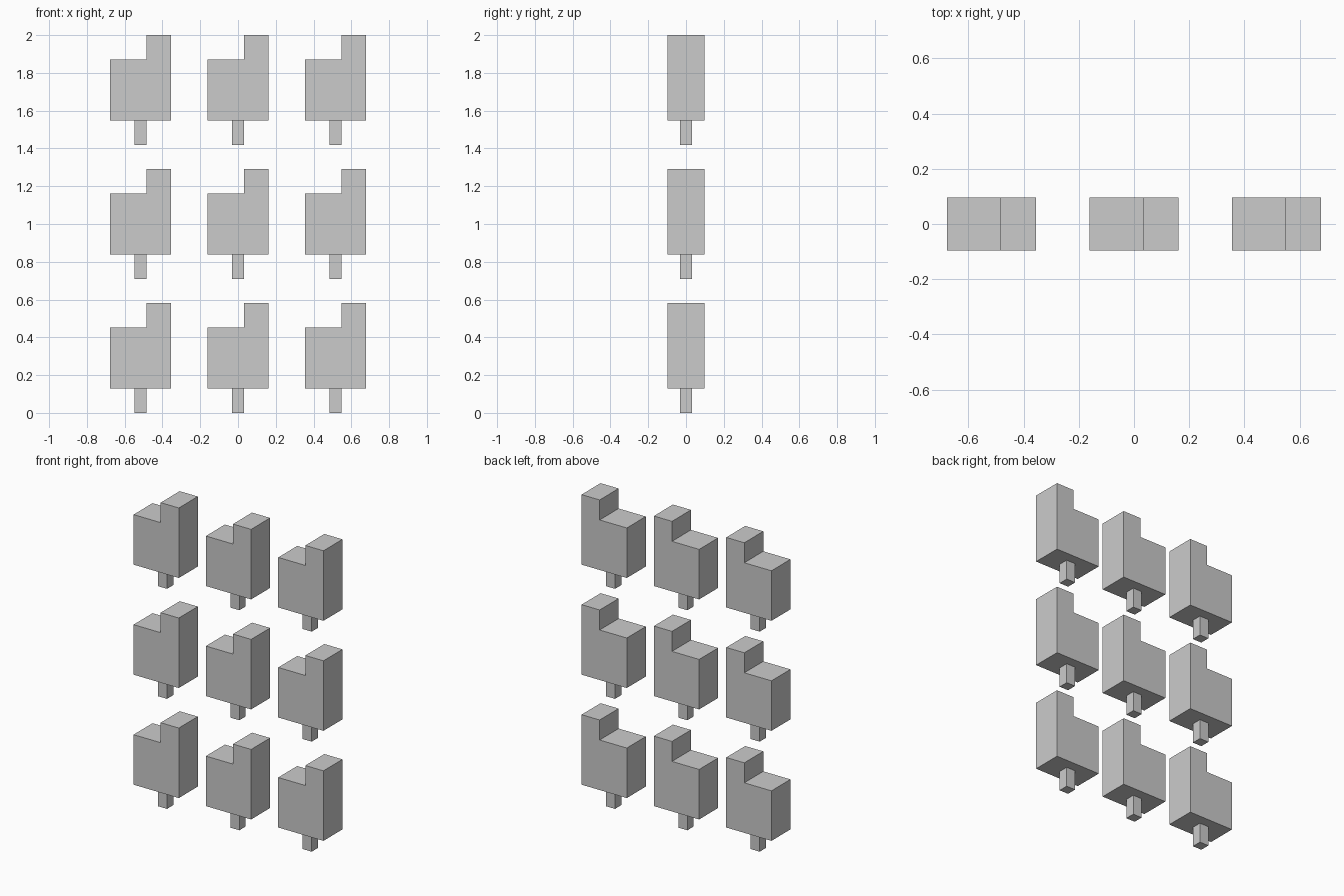
import bpy
import bmesh

if "Cube" in bpy.data.objects:
    bpy.data.objects.remove(bpy.data.objects["Cube"])

U = 2 / 62  # grid unit: the whole model is 62 units tall


def extrude_profile(name, points, half_depth):
    """Mesh from an x/z outline extruded symmetrically along y."""
    bm = bmesh.new()
    face = bm.faces.new([bm.verts.new((x * U, -half_depth * U, z * U)) for x, z in points])
    new = bmesh.ops.extrude_face_region(bm, geom=[face])["geom"]
    verts = [g for g in new if isinstance(g, bmesh.types.BMVert)]
    bmesh.ops.translate(bm, verts=verts, vec=(0, 2 * half_depth * U, 0))
    bmesh.ops.recalc_face_normals(bm, faces=bm.faces)
    mesh = bpy.data.meshes.new(name)
    bm.to_mesh(mesh)
    bm.free()
    return mesh


def place(name, mesh, x, z):
    obj = bpy.data.objects.new(name, mesh)
    obj.location = (x * U, 0, z * U)
    bpy.context.collection.objects.link(obj)


# Stepped body with a raised block on the right, and the square peg below it
body = extrude_profile("stepped_body", [(-5, 4), (5, 4), (5, 18), (1, 18), (1, 14), (-5, 14)], 3)
peg = extrude_profile("peg", [(-1, 0), (1, 0), (1, 4), (-1, 4)], 1)

# Three by three array
for row in range(3):
    for col in range(3):
        x, z = (col - 1) * 16, row * 22
        place(f"stepped_body_{row}_{col}", body, x, z)
        place(f"peg_{row}_{col}", peg, x, z)
